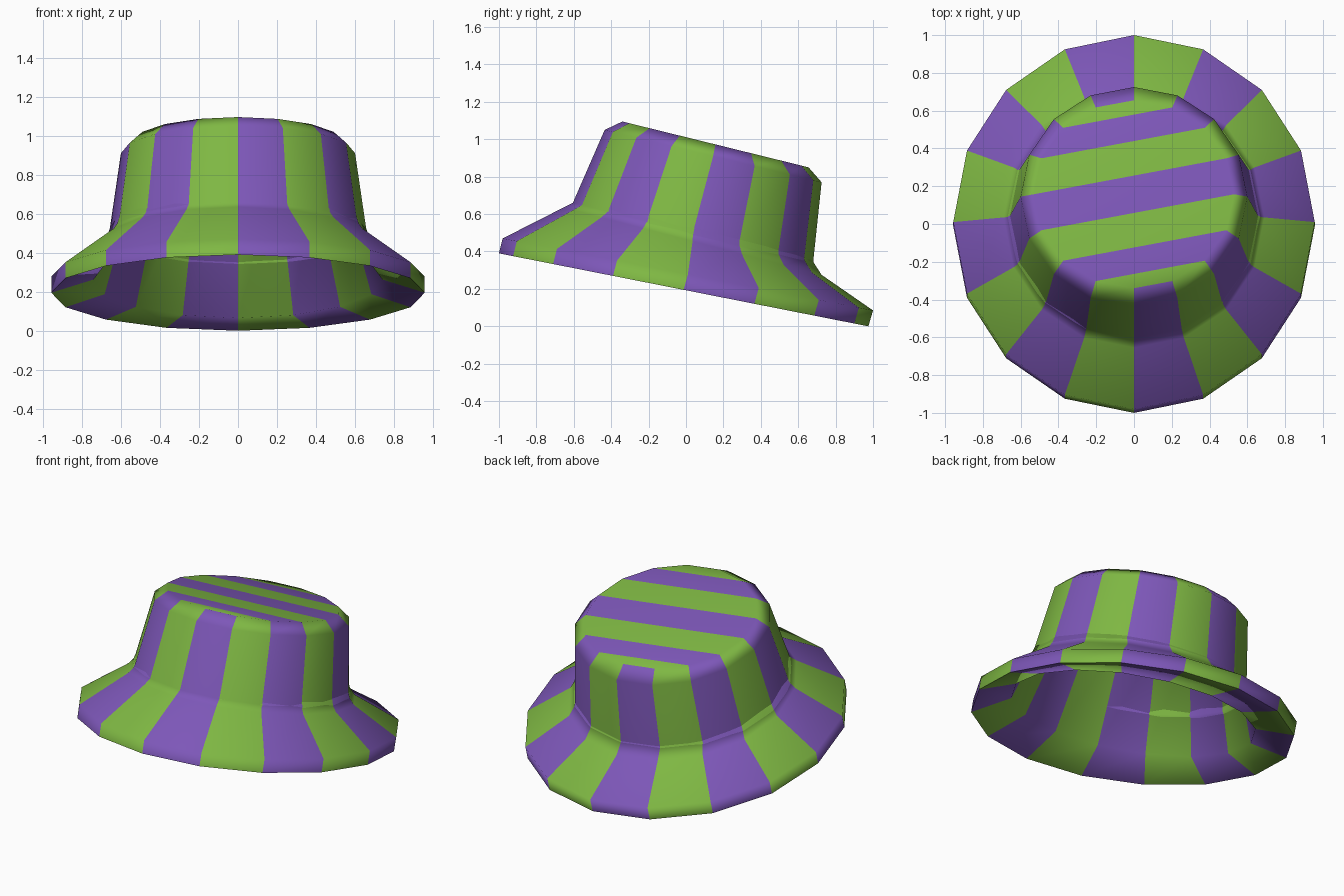
import bpy, bmesh, math

cube = bpy.data.objects.get("Cube")
if cube:
    bpy.data.objects.remove(cube, do_unlink=True)

SIDES = 16


def make_material(name, rgb):
    mat = bpy.data.materials.new(name)
    mat.use_nodes = True
    mat.diffuse_color = (*rgb, 1)
    mat.node_tree.nodes["Principled BSDF"].inputs["Base Color"].default_value = (*rgb, 1)
    return mat


purple = make_material("purple", (0.205, 0.095, 0.48))
green = make_material("green", (0.21, 0.475, 0.056))

# Tilted rings, from inside the crown, around the brim edge, to the flat top:
# half width, front (y, z), back (y, z)
rings = [
    (0.54, (-0.39, 1.0), (0.62, 0.79)),        # lining, top edge
    (0.74, (-0.73, 0.46), (0.72, 0.065)),      # lining meets underside of brim
    (0.957, (-1.0, 0.39), (0.975, 0.0)),       # lower brim edge
    (0.957, (-0.98, 0.47), (1.0, 0.085)),      # upper brim edge
    (0.69, (-0.655, 0.635), (0.725, 0.275)),   # brim meets crown
    (0.66, (-0.605, 0.66), (0.68, 0.345)),     # foot of crown
    (0.60, (-0.435, 1.05), (0.725, 0.77)),     # shoulder
    (0.53, (-0.34, 1.095), (0.655, 0.85)),     # edge of flat top
]
LOWER_EDGE = 2


def add_ring(bm, half_width, front, back):
    verts = []
    for i in range(SIDES):
        a = 2 * math.pi * i / SIDES
        t = (1 + math.sin(a)) / 2
        y, z = (f + (b - f) * t for f, b in zip(front, back))
        verts.append(bm.verts.new((half_width * math.cos(a), y, z)))
    return verts


def add_striped_cap(bm, ring, facing_up):
    # Slanted strips running across from side to side
    for n in range(SIDES // 2 - 1):
        right, left = 4 - n, 5 + n
        corners = [ring[right], ring[left], ring[left + 1], ring[right - 1]]
        if not facing_up:
            corners.reverse()
        face = bm.faces.new(corners)
        face.material_index = (n + 1) % 2
        face.smooth = True


bm = bmesh.new()
loops = [add_ring(bm, *r) for r in rings]

# Lining, brim and crown walls: panels alternate colour around the hat
for low, high in zip(loops, loops[1:]):
    for i in range(SIDES):
        j = (i + 1) % SIDES
        face = bm.faces.new((low[i], low[j], high[j], high[i]))
        face.material_index = i % 2
        face.smooth = True

add_striped_cap(bm, loops[-1], True)
add_striped_cap(bm, loops[0], False)

# Crisp lower edge of the brim
edge_ring = loops[LOWER_EDGE]
for i in range(SIDES):
    bm.edges.get((edge_ring[i - 1], edge_ring[i])).smooth = False

bm.normal_update()
mesh = bpy.data.meshes.new("striped_hat")
bm.to_mesh(mesh)
bm.free()
mesh.materials.append(purple)
mesh.materials.append(green)
hat = bpy.data.objects.new("striped_hat", mesh)
bpy.context.collection.objects.link(hat)

# Keep large panels flat and let the narrow bevels carry the soft shading
soft = hat.modifiers.new("soft_edges", "WEIGHTED_NORMAL")
soft.keep_sharp = True
